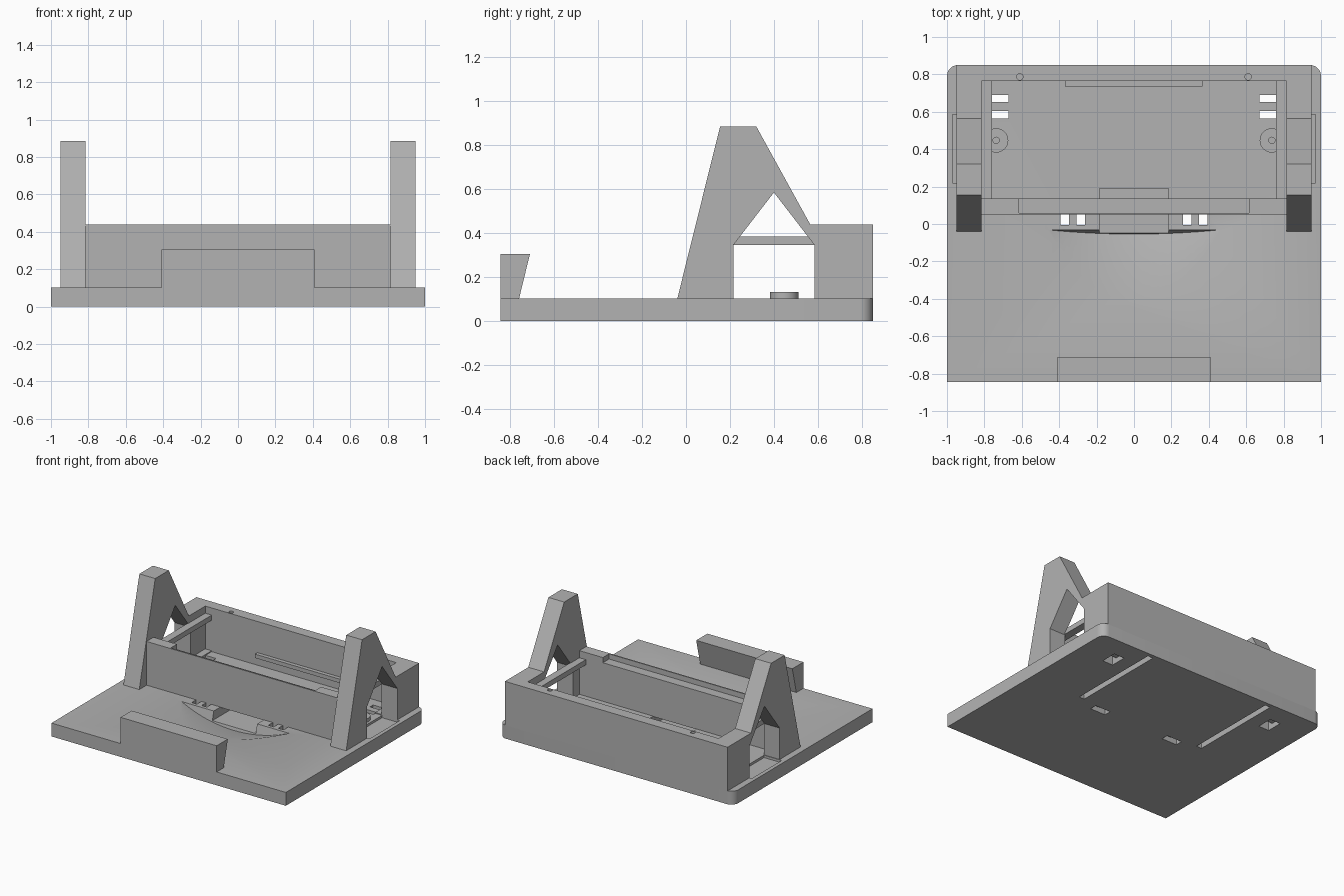
import bpy, bmesh, math
from mathutils import Matrix, Vector

if "Cube" in bpy.data.objects:
    bpy.data.objects.remove(bpy.data.objects["Cube"])

grey = bpy.data.materials.new("plain_grey")
grey.diffuse_color = (0.45, 0.45, 0.45, 1)
grey.use_nodes = True
grey.node_tree.nodes["Principled BSDF"].inputs["Base Color"].default_value = grey.diffuse_color


def finish(name, bm):
    bmesh.ops.recalc_face_normals(bm, faces=bm.faces)
    me = bpy.data.meshes.new(name)
    bm.to_mesh(me)
    bm.free()
    me.materials.append(grey)
    ob = bpy.data.objects.new(name, me)
    bpy.context.collection.objects.link(ob)
    return ob


def extrude(name, pts, vec):
    """Prism from a flat outline of 3D points."""
    bm = bmesh.new()
    f = bm.faces.new([bm.verts.new(p) for p in pts])
    r = bmesh.ops.extrude_face_region(bm, geom=[f])
    bmesh.ops.translate(bm, vec=Vector(vec),
                        verts=[v for v in r["geom"] if isinstance(v, bmesh.types.BMVert)])
    return finish(name, bm)


def box(name, x0, x1, y0, y1, z0, z1):
    return extrude(name, [(x0, y0, z0), (x1, y0, z0), (x1, y1, z0), (x0, y1, z0)], (0, 0, z1 - z0))


def side_profile(name, yz, x0, x1):
    return extrude(name, [(x0, y, z) for y, z in yz], (x1 - x0, 0, 0))


def cylinder(name, r, depth, matrix, seg=32):
    bm = bmesh.new()
    bmesh.ops.create_cone(bm, cap_ends=True, segments=seg, radius1=r, radius2=r,
                          depth=depth, matrix=matrix)
    return finish(name, bm)


def cut(ob, cutters):
    for c in cutters:
        m = ob.modifiers.new("cut", 'BOOLEAN')
        m.operation, m.solver, m.object = 'DIFFERENCE', 'EXACT', c
        bpy.context.view_layer.objects.active = ob
        bpy.ops.object.modifier_apply(modifier=m.name)
        bpy.data.objects.remove(c)


# Base plate with rounded rear corners
R = 0.06
outline = [(-1, -0.845, 0), (1, -0.845, 0)]
for cx, a0 in ((1 - R, 0), (-1 + R, 90)):
    for i in range(9):
        a = math.radians(a0 + i * 90 / 8)
        outline.append((cx + R * math.cos(a), 0.85 - R + R * math.sin(a), 0))
base = extrude("base_plate", outline, (0, 0, 0.103))

cutters = []
# Sloped round scoop in front of the tray
tilt = math.atan(0.25)
axis = Vector((0, math.cos(tilt), -math.sin(tilt)))
up = Vector((0, math.sin(tilt), math.cos(tilt)))
centre = Vector((0, -0.054, 0.012)) + up * 1.17 - axis * 0.5
rot = Matrix((Vector((1, 0, 0)), -up, axis)).transposed().to_4x4()
cutters.append(cylinder("scoop_cutter", 1.17, 1.0, Matrix.Translation(centre) @ rot, 160))
# Cable channel running below the front wall
cutters.append(box("channel_cutter", -0.185, 0.185, -0.07, 0.19, 0.035, 0.2))
for s in (-1, 1):
    def cbox(x0, x1, *r):
        a, b = sorted((s * x0, s * x1))
        cutters.append(box("slot_cutter", a, b, *r))
    # Strap holes with a recess joining each pair underneath
    cbox(0.67, 0.76, 0.565, 0.603, -0.1, 0.3)
    cbox(0.67, 0.76, 0.652, 0.69, -0.1, 0.3)
    cbox(0.67, 0.76, 0.58, 0.67, -0.1, 0.04)
    cbox(0.262, 0.308, -0.005, 0.05, -0.1, 0.3)
    cbox(0.347, 0.393, -0.005, 0.05, -0.1, 0.3)
    cbox(0.28, 0.37, -0.005, 0.05, -0.1, 0.04)
    # Long underside grooves
    cbox(0.515, 0.56, 0.07, 0.82, -0.1, 0.05)
    # Shallow pocket in each side opening
    cbox(0.82, 0.97, 0.22, 0.585, 0.085, 0.3)
cut(base, cutters)

# Front stop that holds the leaning device
side_profile("front_stop", [(-0.845, 0.1), (-0.845, 0.305), (-0.71, 0.305), (-0.76, 0.1)], -0.41, 0.41)

# Tray walls
front = box("front_wall", -0.82, 0.82, 0.05, 0.135, 0.1, 0.44)
cut(front, [box("step_cutter", -0.615, 0.615, 0.06, 0.3, 0.4, 0.6)])
back = box("back_wall", -0.82, 0.82, 0.765, 0.85, 0.1, 0.44)
cut(back, [cylinder("pin_cutter", 0.017, 0.1, Matrix.Translation((s * 0.61, 0.787, 0.44)), 16)
           for s in (-1, 1)])
box("back_ledge", -0.37, 0.365, 0.735, 0.77, 0.17, 0.2)

# Side supports, rails and screw posts
frame = [(-0.04, 0.1), (0.155, 0.885), (0.32, 0.885), (0.565, 0.44), (0.85, 0.44), (0.85, 0.1),
         (0.585, 0.1), (0.585, 0.345), (0.4, 0.585), (0.215, 0.345), (0.215, 0.1)]
for s, side in ((-1, "left"), (1, "right")):
    side_profile(side + "_support", frame, s * 0.815, s * 0.95)
    a, b = sorted((s * 0.76, s * 0.82))
    box(side + "_rail", a, b, 0.13, 0.77, 0.345, 0.385)
    # Corner posts closing the tray ends beside the openings
    box(side + "_rear_post", a, b, 0.585, 0.77, 0.1, 0.11)
    post = cylinder(side + "_screw_post", 0.065, 0.04, Matrix.Translation((s * 0.737, 0.447, 0.112)))
    cut(post, [cylinder("screw_cutter", 0.017, 0.2, Matrix.Translation((s * 0.737, 0.447, 0.15)), 16)])

# Smooth the rounded surfaces, keep hard edges
for ob in bpy.context.scene.objects:
    ob.select_set(True)
bpy.context.view_layer.objects.active = base
bpy.ops.object.shade_smooth_by_angle(angle=math.radians(30))
